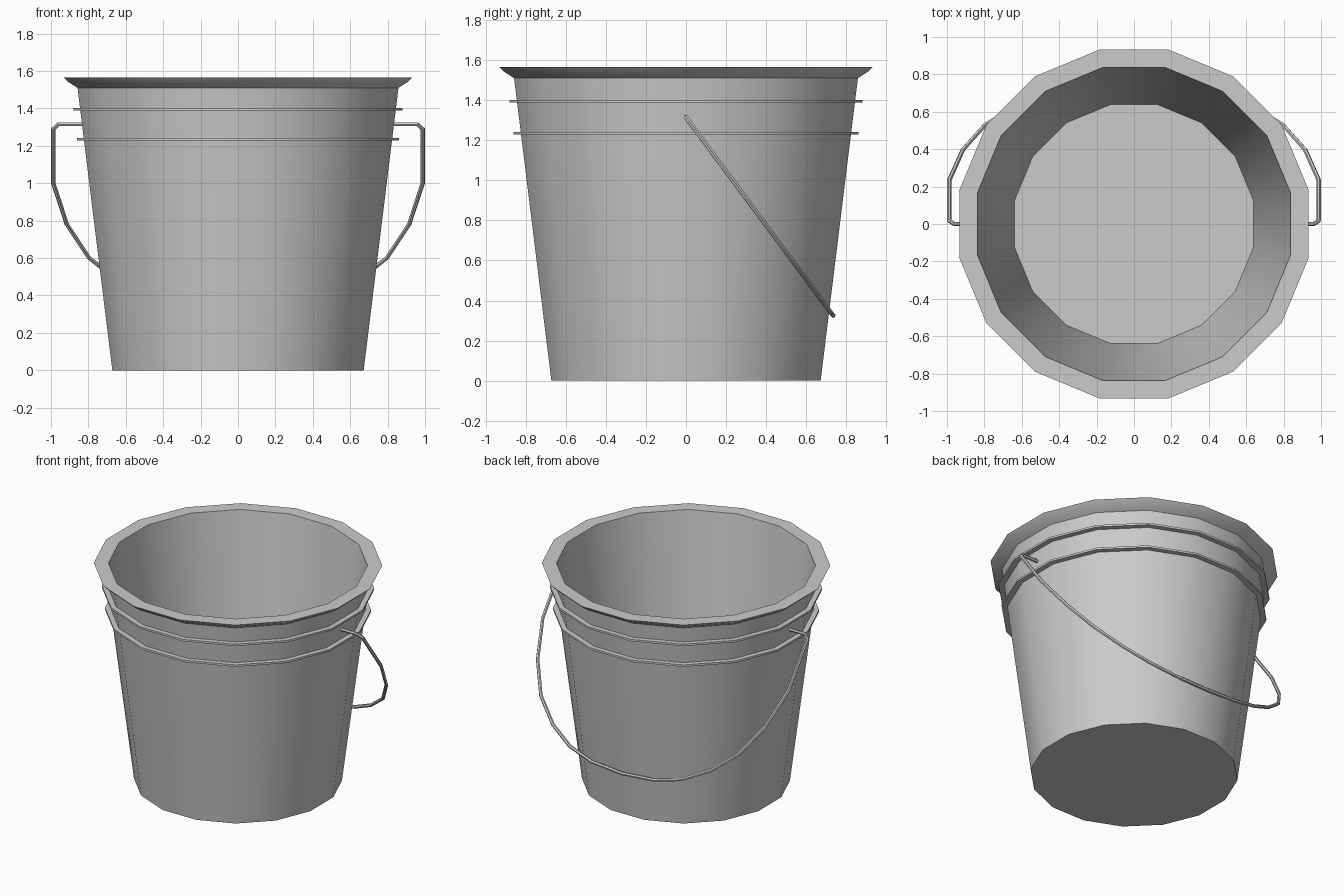
import bpy, bmesh, math

cube = bpy.data.objects.get("Cube")
if cube:
    bpy.data.objects.remove(cube, do_unlink=True)

SIDES = 16
FLAT = math.cos(math.pi / SIDES)   # flat-to-corner ratio of the polygon

metal = bpy.data.materials.new("grey metal")
metal.use_nodes = True
colour = (0.6, 0.6, 0.6, 1)
metal.diffuse_color = colour
metal.node_tree.nodes["Principled BSDF"].inputs["Base Color"].default_value = colour


def finish(obj):
    bpy.ops.object.select_all(action="DESELECT")
    obj.select_set(True)
    bpy.context.view_layer.objects.active = obj
    bpy.ops.object.shade_smooth_by_angle(angle=math.radians(30))


def lathe(name, profile, closed=False):
    """Spin (flat radius, height) points into a faceted body, capping open ends."""
    bm = bmesh.new()
    rings = []
    for r, z in profile:
        angles = [math.tau * (i + 0.5) / SIDES for i in range(SIDES)]
        rings.append([bm.verts.new((r / FLAT * math.cos(a), r / FLAT * math.sin(a), z))
                      for a in angles])
    pairs = list(zip(rings, rings[1:]))
    if closed:
        pairs.append((rings[-1], rings[0]))
    else:
        bm.faces.new(rings[0])
        bm.faces.new(rings[-1])
    for low, high in pairs:
        for i in range(SIDES):
            j = (i + 1) % SIDES
            bm.faces.new((low[i], low[j], high[j], high[i]))
    bmesh.ops.recalc_face_normals(bm, faces=bm.faces)
    mesh = bpy.data.meshes.new(name)
    bm.to_mesh(mesh)
    bm.free()
    mesh.materials.append(metal)
    obj = bpy.data.objects.new(name, mesh)
    bpy.context.collection.objects.link(obj)
    finish(obj)
    return obj


# Bucket: outer wall, flared rim, inner wall and floor
lathe("bucket_body", [(0.672, 0), (0.858, 1.51), (0.91, 1.543), (0.932, 1.566),
                      (0.837, 1.566), (0.638, 0.02)])

# Thin hoops around the upper wall
for name, z, r in (("upper_hoop", 1.395, 0.88), ("lower_hoop", 1.235, 0.86)):
    lathe(name, [(r - 0.045, z - 0.007), (r, z - 0.007),
                 (r, z + 0.007), (r - 0.045, z + 0.007)], closed=True)

# Wire handle: half path in its tilted plane, mirrored across x
half = [(0.825, 1.315), (0.96, 1.315), (0.988, 1.29), (0.988, 1.0), (0.915, 0.78),
        (0.795, 0.60), (0.63, 0.47), (0.45, 0.385), (0.25, 0.34), (0, 0.325)]
path = half + [(-x, z) for x, z in reversed(half[:-1])]
curve = bpy.data.curves.new("handle_wire", "CURVE")
curve.dimensions = "3D"
curve.bevel_depth = 0.012
curve.bevel_resolution = 1
curve.use_fill_caps = True
spline = curve.splines.new("POLY")
spline.points.add(len(path) - 1)
for point, (x, z) in zip(spline.points, path):
    point.co = (x, (1.315 - z) * 0.742, z, 1)
curve.materials.append(metal)
handle = bpy.data.objects.new("handle", curve)
bpy.context.collection.objects.link(handle)
bpy.ops.object.select_all(action="DESELECT")
handle.select_set(True)
bpy.context.view_layer.objects.active = handle
bpy.ops.object.convert(target="MESH")
finish(bpy.context.view_layer.objects.active)
